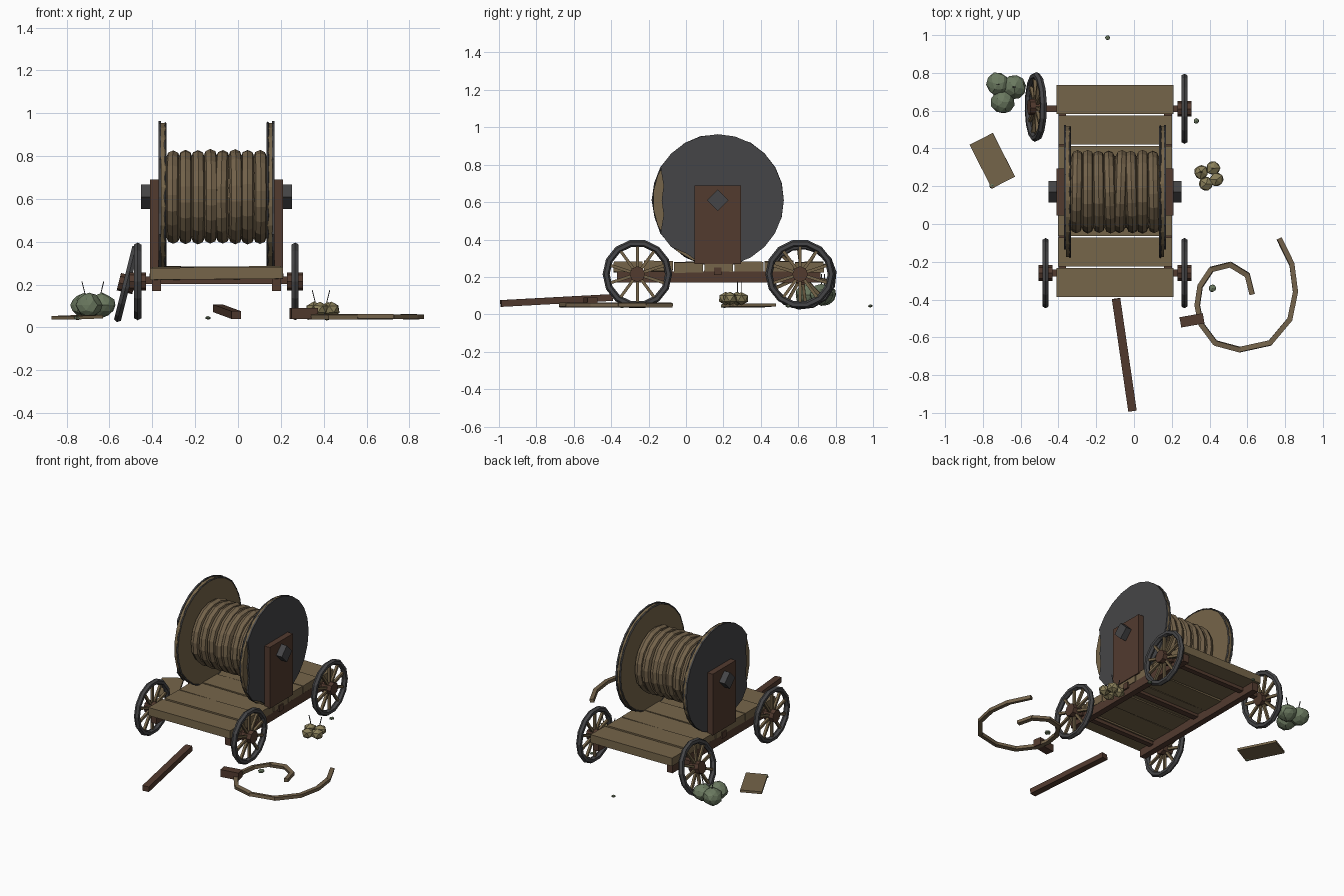
import bpy, bmesh, math, random
from mathutils import Matrix, Vector, Euler

random.seed(4)
cube = bpy.data.objects.get("Cube")
if cube:
    bpy.data.objects.remove(cube)


def material(name, rgb):
    m = bpy.data.materials.new(name)
    m.use_nodes = True
    m.diffuse_color = (*rgb, 1)
    m.node_tree.nodes["Principled BSDF"].inputs["Base Color"].default_value = (*rgb, 1)
    return m


WOOD = material("weathered wood", (0.18, 0.13, 0.068))
BROWN = material("dark brown wood", (0.085, 0.043, 0.028))
IRON = material("dark iron", (0.06, 0.06, 0.063))
GREEN = material("sage green", (0.145, 0.19, 0.115))
STRAW = material("straw green", (0.25, 0.21, 0.1))
ROPE = material("rope", (0.175, 0.125, 0.07))


def finish(name, bm, mat, matrix=Matrix()):
    bmesh.ops.recalc_face_normals(bm, faces=bm.faces)
    me = bpy.data.meshes.new(name)
    bm.to_mesh(me)
    bm.free()
    me.materials.append(mat)
    ob = bpy.data.objects.new(name, me)
    ob.matrix_world = matrix
    bpy.context.collection.objects.link(ob)
    return ob


def place(loc, rot=(0, 0, 0)):
    return Matrix.Translation(loc) @ Euler([math.radians(a) for a in rot]).to_matrix().to_4x4()


def box(name, size, loc, mat, rot=(0, 0, 0)):
    bm = bmesh.new()
    bmesh.ops.create_cube(bm, size=1)
    bmesh.ops.scale(bm, vec=size, verts=bm.verts)
    return finish(name, bm, mat, place(loc, rot))


def drum(name, radius, width, sides, matrix, mat):
    """Cylinder lying along x."""
    bm = bmesh.new()
    bmesh.ops.create_cone(bm, cap_ends=True, segments=sides, radius1=radius, radius2=radius,
                          depth=width, matrix=Matrix.Rotation(math.pi / 2, 4, 'Y'))
    return finish(name, bm, mat, matrix)


def ring(name, major, minor, steps, sides, matrix, mat, wobble=0, squash=1):
    """Torus around the x axis."""
    bm = bmesh.new()
    loops = []
    for i in range(steps):
        a = math.tau * i / steps
        grow = random.uniform(-wobble, wobble)
        loops.append([bm.verts.new((minor * squash * math.sin(b),
                                    (major + grow + minor * math.cos(b)) * math.cos(a),
                                    (major + grow + minor * math.cos(b)) * math.sin(a)))
                      for b in (math.tau * k / sides for k in range(sides))])
    for i in range(steps):
        p, q = loops[i], loops[(i + 1) % steps]
        for k in range(sides):
            n = (k + 1) % sides
            bm.faces.new((p[k], q[k], q[n], p[n]))
    return finish(name, bm, mat, matrix)


def wheel(name, matrix):
    ring(name + "_rim", 0.167, 0.019, 14, 6, matrix, IRON)
    drum(name + "_hub", 0.042, 0.075, 8, matrix, BROWN)
    bm = bmesh.new()
    for i in range(10):
        turn = Matrix.Rotation(math.tau * i / 10, 4, 'X')
        bmesh.ops.create_cube(bm, size=1, matrix=turn @ Matrix.Translation((0, 0, 0.095))
                              @ Matrix.Diagonal((0.016, 0.016, 0.13, 1)))
    finish(name + "_spokes", bm, WOOD, matrix)


def blob(name, radius, loc, mat, detail=1, flat=1):
    bm = bmesh.new()
    bmesh.ops.create_icosphere(bm, subdivisions=detail, radius=radius)
    for v in bm.verts:
        v.co *= random.uniform(0.93, 1.07)
        v.co.z *= flat
    return finish(name, bm, mat, place(loc, (0, 0, random.uniform(0, 90))))


MID = -0.10          # middle of the cart in x
AXLES = (-0.26, 0.61)
HUB_Z = 0.215
REEL_Y, REEL_Z = 0.17, 0.61

# Deck planks, laid across the cart
pitch = 1.13 / 7
for i in range(7):
    wide = 0.62 if i in (0, 6) else 0.605 + random.uniform(-0.008, 0.008)
    box(f"deck_plank_{i + 1}", (wide, pitch - 0.007, 0.055),
        (MID, -0.39 + pitch * (i + 0.5), 0.252 + 0.004 * (i % 2)), WOOD,
        (random.uniform(-1, 1), random.uniform(-0.6, 0.6), 0))

# Underframe
for side, s in (("left", 1), ("right", -1)):
    box(f"{side}_rail", (0.042, 1.09, 0.06), (MID + s * 0.28, 0.175, 0.2), BROWN)
box("middle_beam", (0.624, 0.042, 0.042), (MID, REEL_Y, 0.23), BROWN)
for tag, y in zip(("front", "back"), AXLES):
    box(f"{tag}_axle", (0.74, 0.036, 0.036), (MID, y, HUB_Z + 0.005), BROWN)

# Wheels, one of them fallen loose and leaning
for tag, y in zip(("front", "back"), AXLES):
    wheel(f"{tag}_left_wheel", place((0.267, y, HUB_Z)))
wheel("front_right_wheel", place((-0.468, AXLES[0], HUB_Z)))
wheel("loose_wheel", place((-0.52, 0.62, 0.205), (7, 14, 0)))


# Reel flanges: wooden disc with a chipped iron plate on the outside
def iron_plate(name, x, thick):
    bm = bmesh.new()
    rim = []
    for i in range(24):
        deg = 15 * i
        r = 0.353
        if 155 < deg < 205:
            r = 0.30
        elif 225 < deg < 245:
            r = 0.33
        a = math.radians(deg)
        rim.append(bm.verts.new((0, r * math.cos(a), r * math.sin(a))))
    face = bm.faces.new(rim)
    out = bmesh.ops.extrude_face_region(bm, geom=[face])
    bmesh.ops.translate(bm, vec=(thick, 0, 0),
                        verts=[g for g in out["geom"] if isinstance(g, bmesh.types.BMVert)])
    finish(name, bm, IRON, place((x, REEL_Y, REEL_Z)))


for side, s in (("left", 1), ("right", -1)):
    drum(f"{side}_reel_flange", 0.348, 0.024, 24,
         place((MID + s * 0.248, REEL_Y, REEL_Z), (7.5, 0, 0)), WOOD)
    iron_plate(f"{side}_flange_plate", MID + s * 0.259, s * 0.011)
    ring(f"{side}_flange_band", 0.346, 0.006, 24, 4,
         place((MID + s * 0.239, REEL_Y, REEL_Z)), IRON, 0.003)
    # Upright bearing board and its square bolt
    box(f"{side}_bearing_board", (0.04, 0.25, 0.42), (MID + s * 0.29, REEL_Y, 0.48), BROWN)
    box(f"{side}_bolt", (0.045, 0.08, 0.08), (MID + s * 0.33, REEL_Y, REEL_Z), IRON, (45, 0, 0))

# Wound rope on the reel
drum("reel_core", 0.19, 0.48, 16, place((MID, REEL_Y, REEL_Z)), ROPE)
for i in range(8):
    ring(f"rope_turn_{i + 1}", 0.186, 0.035, 18, 8,
         place((MID - 0.203 + 0.058 * i, REEL_Y, REEL_Z),
               (random.uniform(0, 90), 0, random.uniform(-2, 2))), ROPE, 0.003, 0.92)

# Loose rope end lying in a spiral
path = [(.625, -.37), (.60, -.27), (.51, -.215), (.41, -.24), (.35, -.33), (.335, -.43), (.355, -.53),
        (.43, -.63), (.56, -.665), (.72, -.63), (.825, -.505), (.855, -.36), (.836, -.215), (.77, -.08)]
bm = bmesh.new()
for p, q in zip(path, path[1:]):
    a, b = Vector((*p, 0.05)), Vector((*q, 0.05))
    d = b - a
    bmesh.ops.create_cube(bm, size=1, matrix=Matrix.Translation((a + b) / 2)
                          @ Matrix.Rotation(math.atan2(d.y, d.x), 4, 'Z')
                          @ Matrix.Rotation(random.uniform(-0.2, 0.2), 4, 'X')
                          @ Matrix.Diagonal((d.length + 0.008, 0.027, 0.022, 1)))
finish("loose_rope", bm, ROPE)

# Fallen timber
box("rope_end_block", (0.125, 0.055, 0.05), (0.307, -0.51, 0.065), BROWN, (0, 0, 10))
start, end = Vector((-0.095, -0.395, 0.09)), Vector((-0.008, -0.99, 0.058))
beam = box("fallen_beam", (0.045, (end - start).length, 0.036), (0, 0, 0), BROWN)
beam.matrix_world = Matrix.Translation((start + end) / 2) @ (start - end).to_track_quat('Y', 'Z').to_matrix().to_4x4()
box("fallen_plank", (0.26, 0.138, 0.016), (-0.75, 0.335, 0.048), WOOD, (2, 0, -63))

# Shrubs: clustered lumps with thin sprigs
shrubs = {
    "green_shrub": (GREEN, 0.062, 0.104, [(-.72, .74), (-.635, .725), (-.695, .645)]),
    "straw_shrub": (STRAW, 0.041, 0.085, [(.355, .275), (.42, .295), (.437, .235), (.382, .212)]),
}
for name, (mat, r, z, spots) in shrubs.items():
    for i, (x, y) in enumerate(spots):
        blob(f"{name}_lump_{i + 1}", r, (x, y, z), mat, 2 if mat == GREEN else 1, 0.9)
        if i < 2:
            box(f"{name}_sprig_{i + 1}", (0.004, 0.004, 0.07), (x, y, z + r + 0.015), IRON,
                (0, 14 - 28 * (i == 0), 0))

# Pebbles
for i, (x, y, r) in enumerate([(-.14, .986, .014), (.33, .545, .016), (.415, -.34, .022), (-.75, .205, .02)]):
    blob(f"pebble_{i + 1}", r, (x, y, 0.045), GREEN, 1, 0.6)
